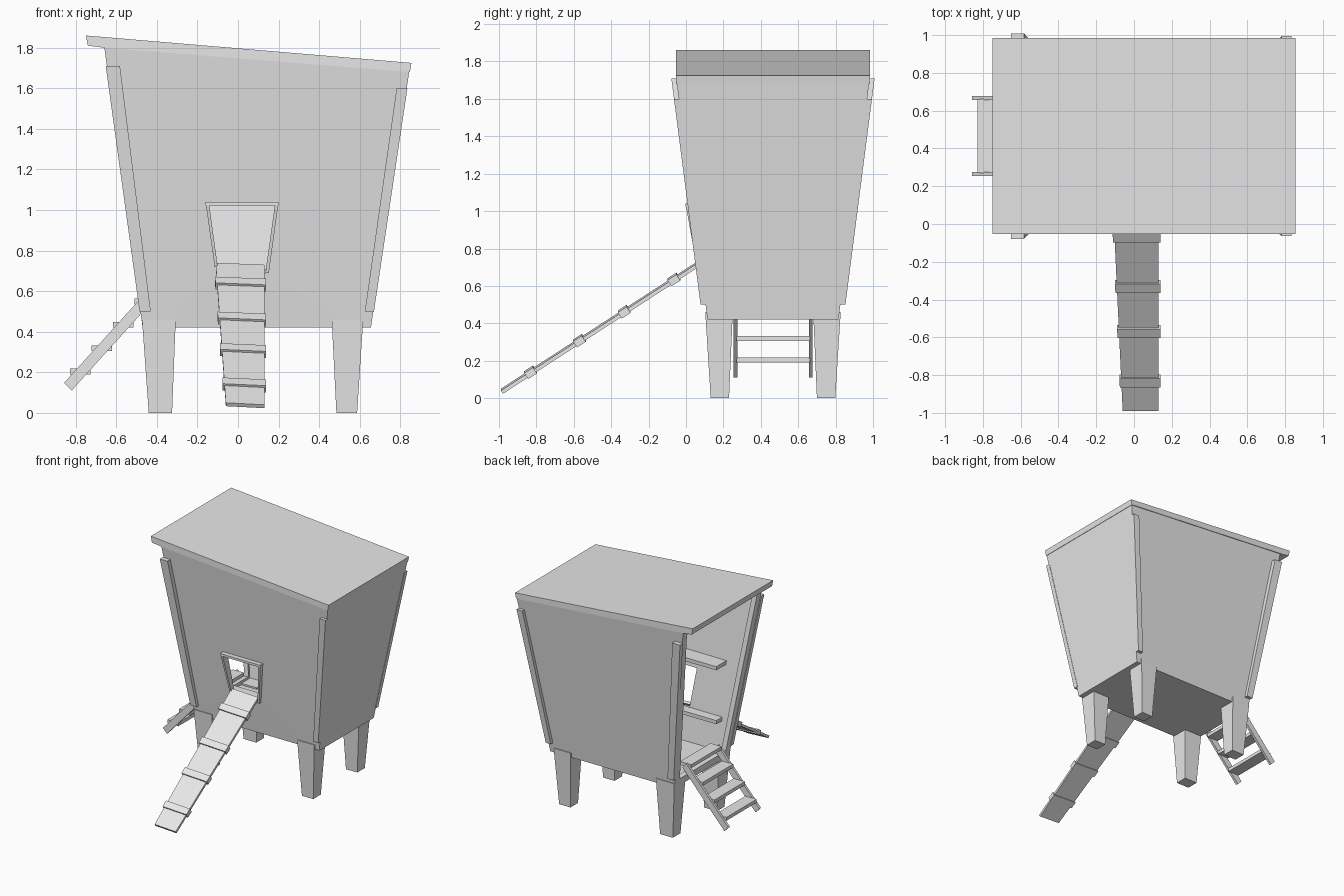
import bpy, bmesh
from mathutils import Vector

if "Cube" in bpy.data.objects:
    bpy.data.objects.remove(bpy.data.objects["Cube"])

grey = bpy.data.materials.new("plain_grey")
grey.use_nodes = True
GREY = (0.8, 0.8, 0.8, 1)
grey.diffuse_color = GREY
grey.node_tree.nodes["Principled BSDF"].inputs["Base Color"].default_value = GREY
MID_Y = 0.465


def finish(name, bm):
    bmesh.ops.recalc_face_normals(bm, faces=bm.faces)
    mesh = bpy.data.meshes.new(name)
    bm.to_mesh(mesh)
    bm.free()
    mesh.materials.append(grey)
    obj = bpy.data.objects.new(name, mesh)
    bpy.context.collection.objects.link(obj)
    return obj


def bridge(bm, ring_a, ring_b):
    """Closed solid between two rings of equal length; returns its side faces."""
    a = [bm.verts.new(p) for p in ring_a]
    b = [bm.verts.new(p) for p in ring_b]
    bm.faces.new(a)
    bm.faces.new(b)
    n = len(a)
    return [bm.faces.new((a[i], a[(i + 1) % n], b[(i + 1) % n], b[i])) for i in range(n)]


def solid(name, ring_a, ring_b):
    bm = bmesh.new()
    bridge(bm, ring_a, ring_b)
    return finish(name, bm)


def rect(x0, x1, y0, y1, z, z1=None):
    z1 = z if z1 is None else z1
    return [(x0, y0, z), (x1, y0, z1), (x1, y1, z1), (x0, y1, z)]


def box(name, x0, x1, y0, y1, z0, z1):
    return solid(name, rect(x0, x1, y0, y1, z0), rect(x0, x1, y0, y1, z1))


def flip_y(ring):
    return [(x, 2 * MID_Y - y, z) for x, y, z in ring]


def front_y(z):
    return 0.115 - 0.129 * (z - 0.42)


# Tapered house shell with a framed opening on its right side
bm = bmesh.new()
sides = bridge(bm, rect(-0.47, 0.655, 0.115, 0.815, 0.42),
               rect(-0.66, 0.845, -0.05, 0.98, 1.81, 1.69))
bmesh.ops.recalc_face_normals(bm, faces=bm.faces)
opening = sides[3]
bmesh.ops.inset_region(bm, faces=[opening], thickness=0.08)
bmesh.ops.delete(bm, geom=[opening], context='FACES')
house = finish("house_shell", bm)
shell = house.modifiers.new("walls", 'SOLIDIFY')
shell.thickness = 0.04
shell.offset = -1

# Doorway cut through the front wall
cutter = solid("doorway_cutter", rect(-0.1, 0.135, -0.2, 0.3, 0.69),
               rect(-0.142, 0.182, -0.2, 0.3, 1.025))
cut = house.modifiers.new("doorway", 'BOOLEAN')
cut.operation = 'DIFFERENCE'
cut.object = cutter
bpy.context.view_layer.objects.active = house
for mod in ("walls", "doorway"):
    bpy.ops.object.modifier_apply(modifier=mod)
bpy.data.objects.remove(cutter)

# Sloping roof slab, overhanging the open side
profile = [(-0.75, 1.86), (0.855, 1.725), (0.847, 1.68), (-0.66, 1.80), (-0.74, 1.81)]
solid("roof", [(x, -0.053, z) for x, z in profile], [(x, 0.984, z) for x, z in profile])

# Corner boards on front and back
boards = {"right": ((-0.485, -0.43, 0.5), (-0.652, -0.582, 1.71)),
          "left": ((0.625, 0.67, 0.5), (0.782, 0.835, 1.6))}
for side, ends in boards.items():
    rings = [rect(x0, x1, front_y(z) - 0.027, front_y(z) + 0.01, z) for x0, x1, z in ends]
    solid("front_corner_board_" + side, *rings)
    solid("back_corner_board_" + side, *map(flip_y, rings))

# Tapered legs
for side, low, high in (("right", (-0.44, -0.325), (-0.473, -0.307)),
                        ("left", (0.485, 0.587), (0.462, 0.617))):
    rings = [rect(*low, 0.132, 0.23, 0), rect(*high, 0.103, 0.25, 0.46)]
    solid("front_leg_" + side, *rings)
    solid("back_leg_" + side, *map(flip_y, rings))

# Door frame
box("door_frame_top", -0.16, 0.2, -0.002, 0.05, 1.022, 1.04)
for side, low, high, z in (("right", (-0.115, -0.1), (-0.158, -0.142), 0.72),
                           ("left", (0.135, 0.152), (0.182, 0.198), 0.69)):
    solid("door_frame_" + side, rect(*low, front_y(z) - 0.02, front_y(z) + 0.01, z),
          rect(*high, 0.0, 0.05, 1.025))

# Ramp with wrapped battens
TOP, FOOT = Vector((0.01, 0.075, 0.735)), Vector((0.035, -0.99, 0.045))
NORMAL = Vector((0, -0.545, 0.84))


def ramp_ring(t, over, above, below):
    c = TOP.lerp(FOOT, t)
    across = Vector((0.12 - 0.025 * t + over, 0, -0.005))
    up, down = NORMAL * above, NORMAL * below
    return [c - across + up, c + across + up, c + across - down, c - across - down]


solid("ramp", ramp_ring(0, 0, 0, 0.02), ramp_ring(1, 0, 0, 0.02))
for i, t in enumerate((0.135, 0.385, 0.61, 0.855)):
    solid(f"ramp_batten_{i + 1}", ramp_ring(t - 0.022, 0.009, 0.011, 0.028),
          ramp_ring(t + 0.022, 0.009, 0.011, 0.028))

# Side ladder rails and treads
rail = [(-0.857, 0.148), (-0.82, 0.11), (-0.44, 0.53), (-0.477, 0.568)]
for side, y in (("front", 0.255), ("back", 0.657)):
    solid("ladder_rail_" + side, [(x, y, z) for x, z in rail],
          [(x, y + 0.02, z) for x, z in rail])
for i in range(4):
    x, z = -0.828 + 0.106 * i, 0.19 + 0.115 * i
    box(f"ladder_tread_{i + 1}", x, x + 0.1, 0.27, 0.662, z, z + 0.028)

# Inside shelves along the front wall
for name, z in (("lower_shelf", 0.68), ("upper_shelf", 1.12)):
    box(name, -0.4, 0.6, front_y(z) + 0.02, 0.18, z, z + 0.03)
